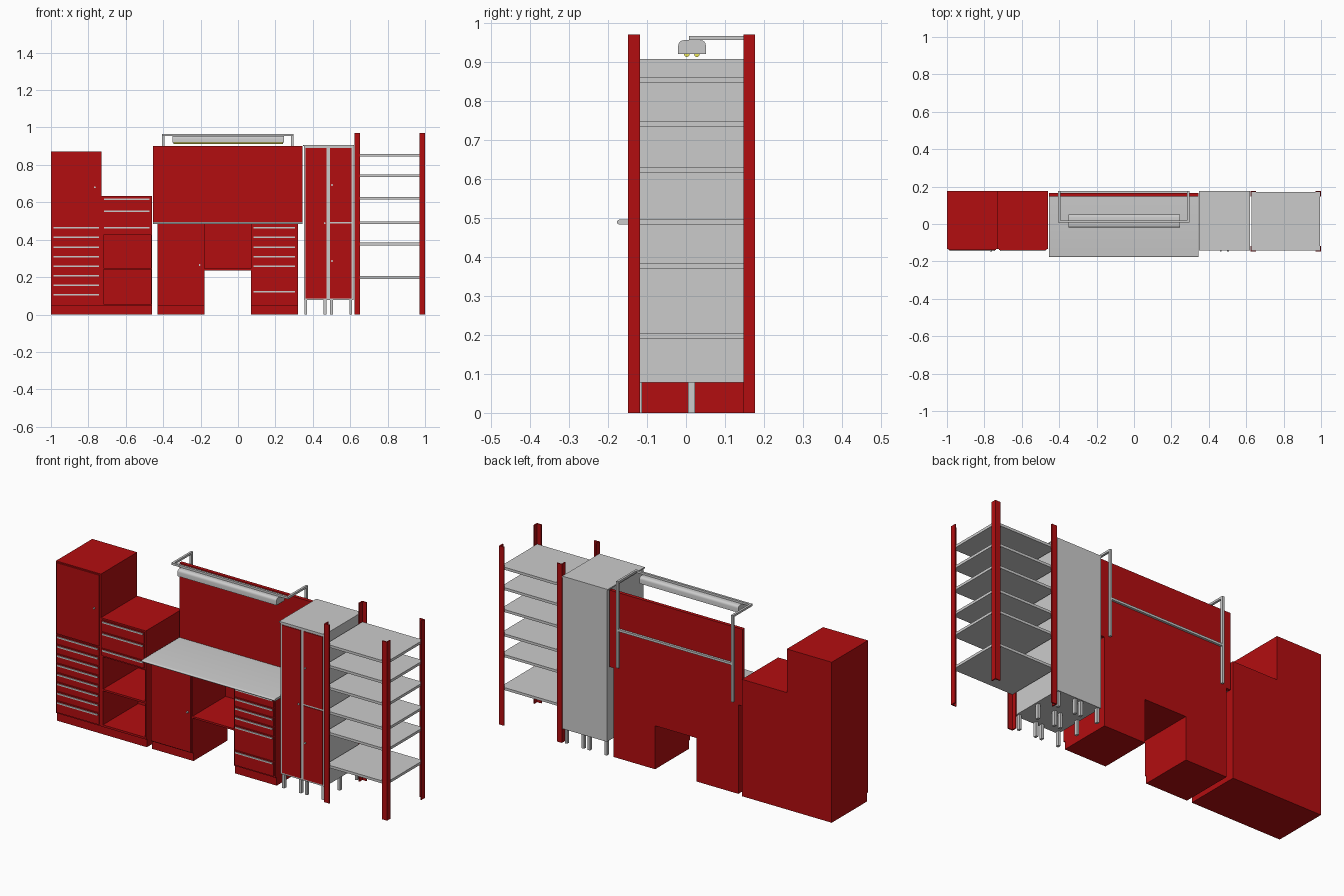
import bpy, bmesh, math

if "Cube" in bpy.data.objects:
    bpy.data.objects.remove(bpy.data.objects["Cube"])

red = bpy.data.materials.new("red_paint")
red.diffuse_color = (0.45, 0.004, 0.005, 1)
red.use_nodes = True
red.node_tree.nodes["Principled BSDF"].inputs["Base Color"].default_value = red.diffuse_color
yellow = bpy.data.materials.new("tube_yellow")
yellow.diffuse_color = (0.85, 0.8, 0.1, 1)
yellow.use_nodes = True
yellow.node_tree.nodes["Principled BSDF"].inputs["Base Color"].default_value = yellow.diffuse_color


def finish(name, bm, mat=None):
    bmesh.ops.recalc_face_normals(bm, faces=bm.faces)
    me = bpy.data.meshes.new(name)
    bm.to_mesh(me)
    bm.free()
    ob = bpy.data.objects.new(name, me)
    bpy.context.collection.objects.link(ob)
    if mat:
        me.materials.append(mat)
    return ob


def box(name, x, y, z, mat=None):
    bm = bmesh.new()
    bmesh.ops.create_cube(bm, size=1)
    for v in bm.verts:
        for i, (a, b) in enumerate((x, y, z)):
            v.co[i] = (a + b) / 2 + v.co[i] * (b - a)
    return finish(name, bm, mat)


def extrude(name, pts, axis, a, b, mat=None):
    """Extrude a closed outline along x (outline in y, z) or z (outline in x, y)."""
    bm = bmesh.new()
    vs = [bm.verts.new((a, p, q) if axis == 'x' else (p, q, a)) for p, q in pts]
    f = bm.faces.new(vs)
    r = bmesh.ops.extrude_face_region(bm, geom=[f])
    move = (b - a, 0, 0) if axis == 'x' else (0, 0, b - a)
    bmesh.ops.translate(bm, vec=move, verts=[g for g in r["geom"] if isinstance(g, bmesh.types.BMVert)])
    return finish(name, bm, mat)


def smooth(ob):
    bpy.ops.object.select_all(action='DESELECT')
    ob.select_set(True)
    bpy.context.view_layer.objects.active = ob
    bpy.ops.object.shade_smooth_by_angle(angle=math.radians(40))


def knob(name, x, y, z):
    n = 12
    pts = [(x + .005 * math.cos(i * math.tau / n), z + .005 * math.sin(i * math.tau / n)) for i in range(n)]
    bm = bmesh.new()
    rings = [[bm.verts.new((px, yy, pz)) for px, pz in pts] for yy in (y + .002, y - .006)]
    for i in range(n):
        j = (i + 1) % n
        bm.faces.new((rings[0][i], rings[0][j], rings[1][j], rings[1][i]))
    bm.faces.new(rings[0])
    bm.faces.new(rings[1])
    finish(name, bm)


F, BACK = -.134, .177     # cabinet body front and rear
FF = -.14                 # drawer and door fronts


def drawers(name, x0, x1, tops, bottom):
    for i, t in enumerate(tops):
        low = (tops[i + 1] if i + 1 < len(tops) else bottom) + .003
        box(f"{name}_drawer_{i+1}", (x0 + .008, x1 - .008), (FF, F + .002), (low, t), red)
        box(f"{name}_handle_{i+1}", (x0 + .014, x1 - .014), (FF - .004, FF + .001), (t - .014, t - .006))


# tall left cabinet
box("left_plinth", (-1, -.46), (-.125, BACK), (0, .045), red)
box("tall_cabinet_body", (-1, -.73), (F, BACK), (.045, .872), red)
drawers("tall_cabinet", -1, -.73, [.473, .422, .371, .32, .269, .218, .167, .116], .05)
box("tall_cabinet_door", (-.992, -.738), (FF, F + .002), (.48, .866), red)
knob("tall_cabinet_knob", -.765, FF, .68)

# medium cabinet: closed top with drawers, open shelves below
box("medium_cabinet_top", (-.73, -.46), (F, BACK), (.425, .635), red)
drawers("medium_cabinet", -.73, -.46, [.627, .562, .473], .43)
box("medium_cabinet_right_side", (-.466, -.46), (F, BACK), (.045, .425), red)
box("medium_cabinet_left_side", (-.73, -.718), (F, BACK), (.045, .425), red)
box("medium_cabinet_back", (-.718, -.466), (.168, BACK), (.045, .425), red)
box("medium_cabinet_floor", (-.718, -.466), (F, .168), (.045, .056), red)
box("medium_cabinet_shelf", (-.718, -.466), (F, .168), (.24, .25), red)

# workbench pedestals
DB = .165
for n, x0, x1 in (("door_pedestal", -.43, -.18), ("drawer_pedestal", .07, .32)):
    box(n + "_plinth", (x0, x1), (-.125, DB), (0, .045), red)
    box(n + "_body", (x0, x1), (F, DB), (.045, .483), red)
box("door_pedestal_door", (-.424, -.186), (FF, F + .002), (.05, .478), red)
knob("door_pedestal_knob", -.205, FF, .265)
drawers("drawer_pedestal", .07, .32, [.475, .422, .371, .32, .269, .133], .05)

# knee space shelf and its back
box("knee_shelf", (-.18, .07), (F, DB), (.236, .246), red)
box("knee_back", (-.18, .07), (.15, DB), (.246, .483), red)

# worktop with rounded front edge, and panel behind
nose = [(-.171 + .006 * math.cos(a), .489 + .006 * math.sin(a))
        for a in [math.radians(90 + 180 * i / 8) for i in range(9)]]
smooth(extrude("worktop", nose + [(.146, .483), (.146, .495)], 'x', -.455, .345))
box("back_panel", (-.455, .345), (.146, DB), (.483, .9), red)

# lamp frame
for n, x in (("left", -.4), ("right", .29)):
    xr = (x - .006, x + .006)
    box(n + "_lamp_post", xr, (.165, .177), (.495, .966), None)
    box(n + "_lamp_arm", xr, (.008, .165), (.955, .966), None)
box("lamp_front_bar", (-.394, .284), (.008, .02), (.955, .966))
box("lamp_rear_bar", (-.394, .284), (.165, .177), (.695, .707))

# lamp housing with rounded top corners, and two tubes
hood = [(-.02, .919), (.051, .919)]
for cy, start in ((.037, 0), (-.006, 90)):
    hood += [(cy + .014 * math.cos(math.radians(start + a)), .941 + .014 * math.sin(math.radians(start + a)))
             for a in (0, 22.5, 45, 67.5, 90)]
smooth(extrude("lamp_housing", hood, 'x', -.35, .245))
for i, cy in enumerate((.002, .028)):
    ring = [(cy + .007 * math.cos(k * math.tau / 14), .919 + .007 * math.sin(k * math.tau / 14)) for k in range(14)]
    smooth(extrude(f"lamp_tube_{i+1}", ring, 'x', -.345, .24, yellow))

# twin lockers
box("locker_body", (.352, .618), (-.137, BACK), (.078, .9))
box("locker_top", (.347, .62), (-.142, BACK), (.9, .907))
for n, x0, x1, z0, z1 in (("tall", .362, .474, .087, .89),
                          ("lower", .493, .606, .087, .486),
                          ("upper", .493, .606, .496, .89)):
    box(f"locker_{n}_door", (x0, x1), (-.141, -.135), (z0, z1), red)
    knob(f"locker_{n}_knob", .464 if n == "tall" else .503, -.141, (z0 + z1) / 2)
for i, x in enumerate((.363, .465, .5, .602)):
    for j, y in enumerate((-.122, .014, .162)):
        box(f"locker_leg_{i+1}_{j+1}", (x - .007, x + .007), (y - .009, y + .009), (0, .078))

# shelf rack: angle posts with the corner pointing outwards
T, W = .006, .03
for n, cx, sx in (("left", .622, 1), ("right", 1, -1)):
    for m, cy, sy in (("front", -.148, 1), ("back", .177, -1)):
        ell = [(0, 0), (W, 0), (W, T), (T, T), (T, W), (0, W)]
        extrude(f"rack_{m}_{n}_post", [(cx + sx * a, cy + sy * b) for a, b in ell], 'z', 0, .97, red)
for i, z in enumerate((.198, .377, .49, .622, .741, .852)):
    box(f"rack_shelf_{i+1}", (.628, .994), (-.142, .171), (z - .007, z + .007))
